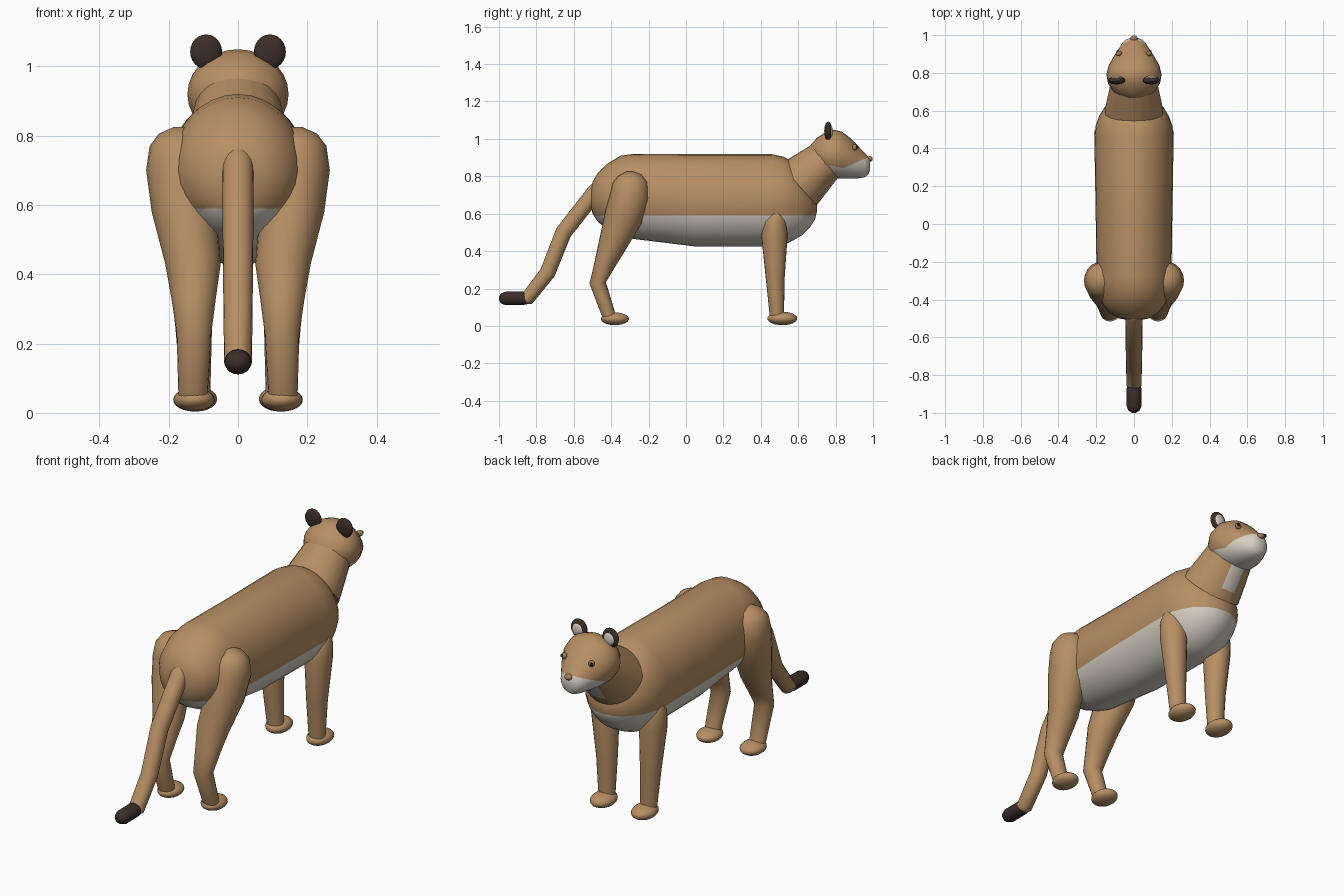
import bpy, bmesh, math
from mathutils import Vector, Matrix

cube = bpy.data.objects.get("Cube")
if cube:
    bpy.data.objects.remove(cube, do_unlink=True)


def material(name, rgb):
    m = bpy.data.materials.new(name)
    m.use_nodes = True
    m.diffuse_color = (*rgb, 1)
    m.node_tree.nodes["Principled BSDF"].inputs["Base Color"].default_value = (*rgb, 1)
    return m


TAN = material("tan fur", (0.47, 0.275, 0.13))
CREAM = material("cream fur", (0.68, 0.63, 0.55))
DARK = material("dark brown fur", (0.045, 0.027, 0.02))
NOSE = material("nose brown", (0.40, 0.21, 0.12))
AMBER = material("eye amber", (0.38, 0.22, 0.09))
BLACK = material("pupil black", (0.01, 0.01, 0.01))


def finish(name, bm, mats, cuts=(), rule=None, angle=50):
    """Cut colour borders, paint faces by rule, and make a smooth shaded object."""
    for point, normal in cuts:
        geom = bm.verts[:] + bm.edges[:] + bm.faces[:]
        bmesh.ops.bisect_plane(bm, geom=geom, plane_co=point, plane_no=normal, dist=1e-5)
    bmesh.ops.recalc_face_normals(bm, faces=bm.faces)
    for f in bm.faces:
        f.material_index = int(rule(f.calc_center_median())) if rule else 0
    me = bpy.data.meshes.new(name)
    bm.to_mesh(me)
    bm.free()
    for m in mats:
        me.materials.append(m)
    ob = bpy.data.objects.new(name, me)
    bpy.context.collection.objects.link(ob)
    bpy.ops.object.select_all(action="DESELECT")
    ob.select_set(True)
    bpy.context.view_layer.objects.active = ob
    bpy.ops.object.shade_smooth_by_angle(angle=math.radians(angle))
    return ob


def loft(name, stations, mats, axis=None, sides=24, **kw):
    """Skin elliptical rings (x, y, z, half width, half depth) along a path."""
    bm = bmesh.new()
    rings = []
    for i, (x, y, z, rx, rv) in enumerate(stations):
        a = Vector(stations[max(i - 1, 0)][:3])
        b = Vector(stations[min(i + 1, len(stations) - 1)][:3])
        t = Vector(axis) if axis else b - a
        t.x = 0
        v = t.normalized().cross(Vector((1, 0, 0)))
        ring = []
        for k in range(sides):
            th = math.tau * k / sides
            ring.append(bm.verts.new(Vector((x + rx * math.cos(th), y, z)) + v * rv * math.sin(th)))
        rings.append(ring)
    for r, s in zip(rings, rings[1:]):
        for k in range(sides):
            j = (k + 1) % sides
            bm.faces.new((r[k], r[j], s[j], s[k]))
    bm.faces.new(rings[0])
    bm.faces.new(rings[-1])
    return finish(name, bm, mats, **kw)


def ball(name, loc, radii, mat, seg=20):
    bm = bmesh.new()
    bmesh.ops.create_uvsphere(bm, u_segments=seg, v_segments=seg // 2 + 2, radius=1,
                              matrix=Matrix.Translation(loc) @ Matrix.Diagonal((*radii, 1)))
    return finish(name, bm, [mat])


def outline(rows):
    """Turn (y, top, bottom, half width) rows into loft stations."""
    return [(0, y, (t + b) / 2, w, (t - b) / 2) for y, t, b, w in rows]


# Torso with a level border to the pale belly
loft("torso", outline([
    (-.512, .70, .67, .012), (-.50, .77, .60, .08), (-.47, .82, .555, .13),
    (-.42, .868, .52, .168), (-.35, .91, .485, .188), (-.28, .92, .465, .198),
    (.05, .918, .425, .203), (.46, .918, .425, .21), (.52, .905, .432, .203),
    (.57, .88, .455, .185), (.62, .82, .485, .155), (.665, .75, .53, .11),
    (.69, .70, .57, .065), (.70, .64, .61, .015)]),
    [TAN, CREAM], axis=(0, 1, 0), sides=32,
    cuts=[((0, 0, .59), (0, 0, 1))], rule=lambda c: c.z < .59)

# Neck with a throat patch under the front
loft("neck", [(0, .60, .755, .155, .148), (0, .64, .79, .147, .138),
              (0, .74, .88, .125, .113), (0, .78, .915, .11, .10)],
     [TAN, CREAM], cuts=[((s * .04, 0, 0), (1, 0, 0)) for s in (-1, 1)],
     rule=lambda c: abs(c.x) < .04 and c.y - c.z > -.07 and c.y > .72)

# Head with a pale jaw and muzzle
loft("head", outline([
    (.655, .935, .905, .015), (.668, .97, .865, .06), (.70, 1.005, .825, .108),
    (.745, 1.036, .80, .138), (.79, 1.049, .79, .146), (.835, 1.038, .787, .136),
    (.88, 1.003, .787, .112), (.92, .962, .789, .086), (.955, .925, .795, .064),
    (.975, .905, .81, .046), (.985, .88, .84, .018)]),
    [TAN, CREAM], axis=(0, 1, 0), sides=28,
    cuts=[((0, .84, .845), (0, .19, 1)), ((0, .84, .845), (0, -.42, 1))],
    rule=lambda c: c.z < .845 + max((.84 - c.y) * .19, (c.y - .84) * .42))
ball("nose", (0, .982, .893), (.02, .016, .015), NOSE)

# Tail and its dark tip
loft("tail", [(0, -.43, .775, .02, .02), (0, -.45, .755, .04, .04),
              (0, -.49, .71, .045, .045), (0, -.655, .50, .044, .044),
              (0, -.74, .285, .042, .042), (0, -.85, .145, .04, .038),
              (0, -.88, .145, .03, .03)], [TAN], sides=20)
loft("tail_tip", [(0, -.85, .148, .034, .032), (0, -.87, .148, .039, .036),
                  (0, -.965, .147, .039, .036), (0, -.988, .147, .029, .027),
                  (0, -1.0, .147, .01, .01)], [DARK], axis=(0, -1, 0), sides=20)

# Paired parts
for side, s in (("left", 1), ("right", -1)):
    loft(side + "_hind_leg", [
        (s * .165, -.30, .825, .02, .02), (s * .167, -.30, .805, .062, .062),
        (s * .167, -.297, .77, .088, .092), (s * .165, -.30, .70, .10, .105),
        (s * .155, -.335, .58, .094, .102), (s * .13, -.395, .43, .08, .075),
        (s * .128, -.435, .33, .064, .056), (s * .127, -.472, .23, .05, .044),
        (s * .13, -.41, .05, .042, .036)], [TAN], sides=20)
    loft(side + "_front_leg", [
        (s * .15, .48, .645, .02, .018), (s * .148, .48, .62, .045, .04),
        (s * .146, .476, .56, .065, .06), (s * .14, .473, .48, .068, .07),
        (s * .128, .477, .25, .053, .05), (s * .122, .486, .05, .042, .038)],
        [TAN], axis=(0, 0, -1), sides=20)
    ball(side + "_hind_paw", (s * .127, -.38, .038), (.06, .075, .034), TAN)
    ball(side + "_front_paw", (s * .12, .515, .04), (.06, .08, .036), TAN)
    ball(side + "_ear", (s * .092, .76, 1.042), (.046, .021, .05), DARK)
    ball(side + "_inner_ear", (s * .092, .772, 1.04), (.031, .0125, .034), CREAM)
    ball(side + "_eye", (s * .08, .903, .955), (.016, .014, .016), AMBER)
    ball(side + "_pupil", (s * .086, .913, .957), (.008, .007, .009), BLACK, 12)
